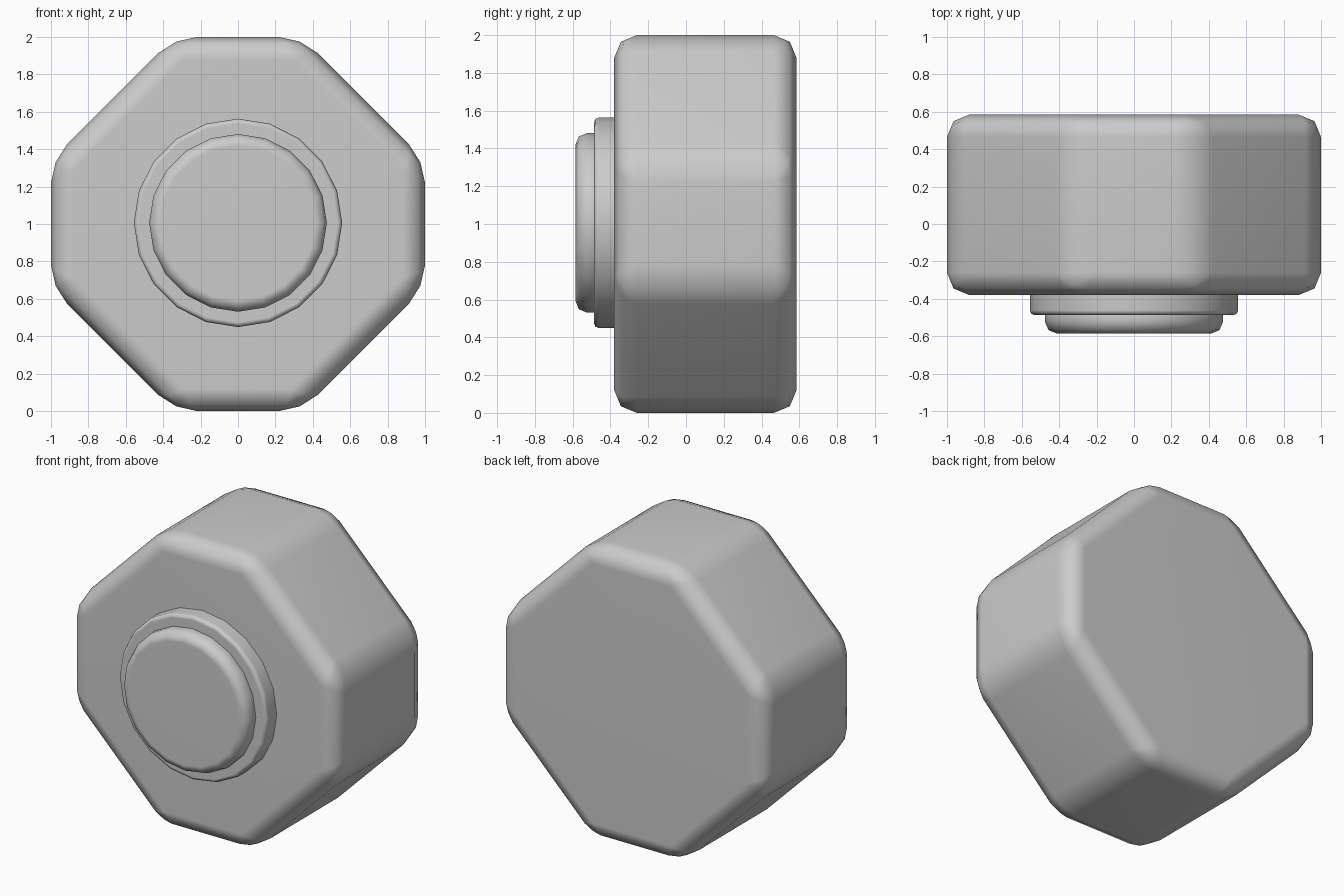
import bpy
import bmesh
import math

cube = bpy.data.objects.get("Cube")
if cube:
    bpy.data.objects.remove(cube, do_unlink=True)

grey = bpy.data.materials.new("plain grey")
grey.use_nodes = True
grey.diffuse_color = (0.6, 0.6, 0.6, 1)
grey.node_tree.nodes["Principled BSDF"].inputs["Base Color"].default_value = grey.diffuse_color


def prism(name, outline, front, back, height, bevel):
    """Extrude an x-z outline from front to back and round its edges."""
    bm = bmesh.new()
    face = bm.faces.new([bm.verts.new((x, front, height + z)) for x, z in outline])
    sweep = bmesh.ops.extrude_face_region(bm, geom=[face], use_keep_orig=True)
    for item in sweep["geom"]:
        if isinstance(item, bmesh.types.BMVert):
            item.co.y = back
    bmesh.ops.recalc_face_normals(bm, faces=bm.faces)
    mesh = bpy.data.meshes.new(name)
    bm.to_mesh(mesh)
    bm.free()
    mesh.materials.append(grey)
    ob = bpy.data.objects.new(name, mesh)
    bpy.context.collection.objects.link(ob)
    bpy.ops.object.select_all(action='DESELECT')
    ob.select_set(True)
    bpy.context.view_layer.objects.active = ob

    rounding = ob.modifiers.new("rounded edges", 'BEVEL')
    rounding.width = bevel
    rounding.segments = 2
    rounding.limit_method = 'ANGLE'
    rounding.angle_limit = math.radians(30)
    bpy.ops.object.modifier_apply(modifier=rounding.name)
    bpy.ops.object.shade_smooth_by_angle(angle=math.radians(60))
    # Keep the broad faces flat in shading
    weighted = ob.modifiers.new("flat faces", 'WEIGHTED_NORMAL')
    weighted.keep_sharp = True


def circle(radius, sides=20):
    turns = [2 * math.pi * i / sides for i in range(sides)]
    return [(radius * math.cos(t), radius * math.sin(t)) for t in turns]


# Square body with its corners cut at 45 degrees
half_flat = 0.34
octagon = [(1, -half_flat), (1, half_flat), (half_flat, 1), (-half_flat, 1),
           (-1, half_flat), (-1, -half_flat), (-half_flat, -1), (half_flat, -1)]
prism("body", octagon, -0.38, 0.585, 1.0, 0.12)

# Round collar and push button on the front
prism("collar", circle(0.557), -0.487, -0.30, 1.006, 0.025)
prism("button", circle(0.475), -0.585, -0.42, 1.006, 0.06)
